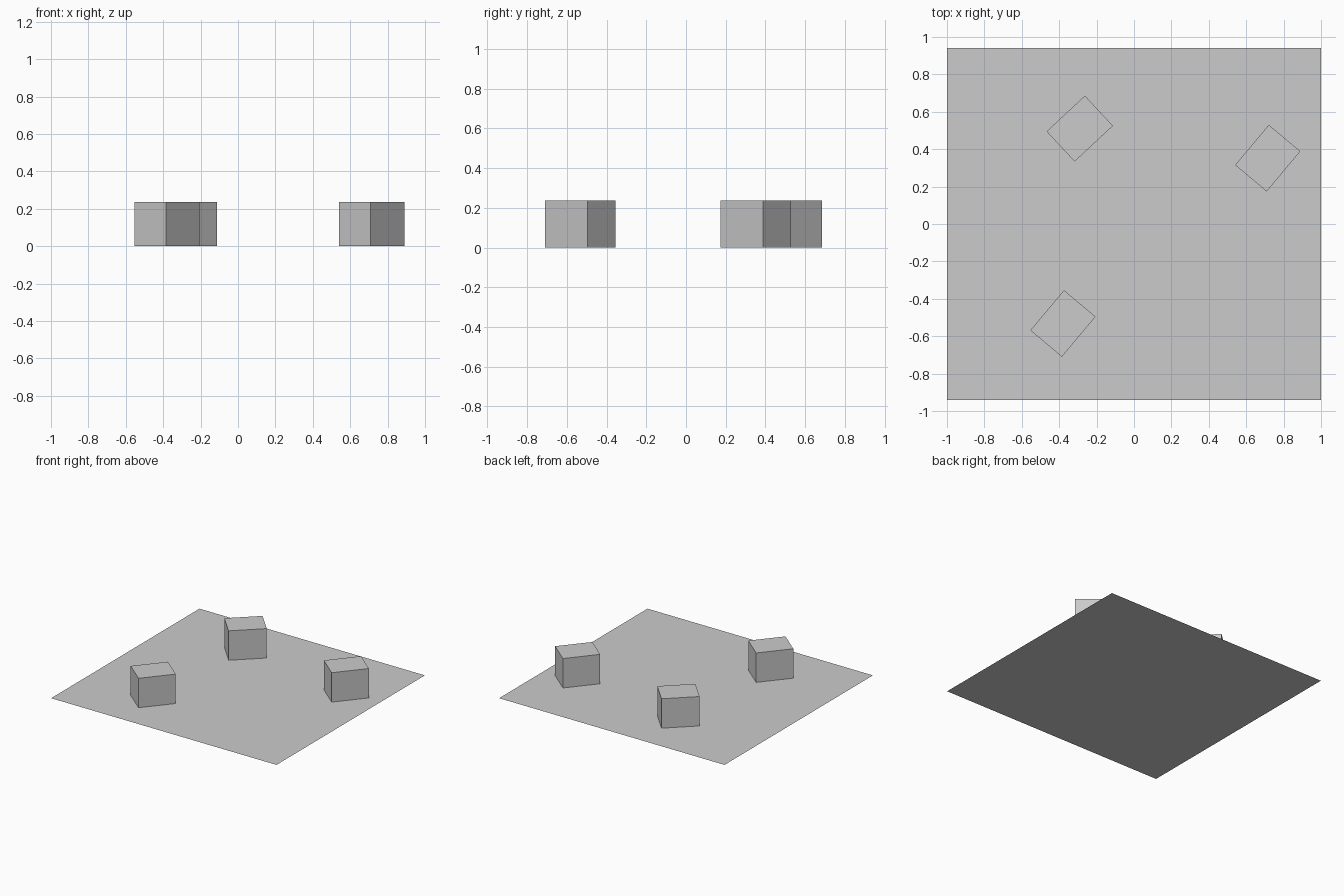
import bpy
import math

# Remove the default object
default = bpy.data.objects.get("Cube")
if default:
    bpy.data.objects.remove(default, do_unlink=True)

# One plain grey for everything
grey = bpy.data.materials.new("light_grey")
grey.use_nodes = True
colour = (0.6, 0.6, 0.6, 1.0)
grey.diffuse_color = colour
grey.node_tree.nodes["Principled BSDF"].inputs["Base Color"].default_value = colour


def finish(name, scale):
    """Name the new object, apply its size and give it the material."""
    obj = bpy.context.object
    obj.name = name
    obj.data.name = name
    obj.scale = scale
    bpy.ops.object.transform_apply(location=False, rotation=False, scale=True)
    obj.data.materials.append(grey)


# Flat ground sheet
bpy.ops.mesh.primitive_plane_add(size=1)
finish("ground_sheet", (2.0, 1.88, 1.0))

# Turned boxes standing on the sheet
LENGTH, WIDTH, HEIGHT = 0.28, 0.22, 0.236
boxes = {
    "back_box": (-0.29, 0.51, 43),
    "left_box": (0.715, 0.352, 50),
    "front_box": (-0.38, -0.532, 50),
}
for name, (x, y, turn) in boxes.items():
    bpy.ops.mesh.primitive_cube_add(
        size=1, location=(x, y, HEIGHT / 2), rotation=(0, 0, math.radians(turn)))
    finish(name, (LENGTH, WIDTH, HEIGHT))
